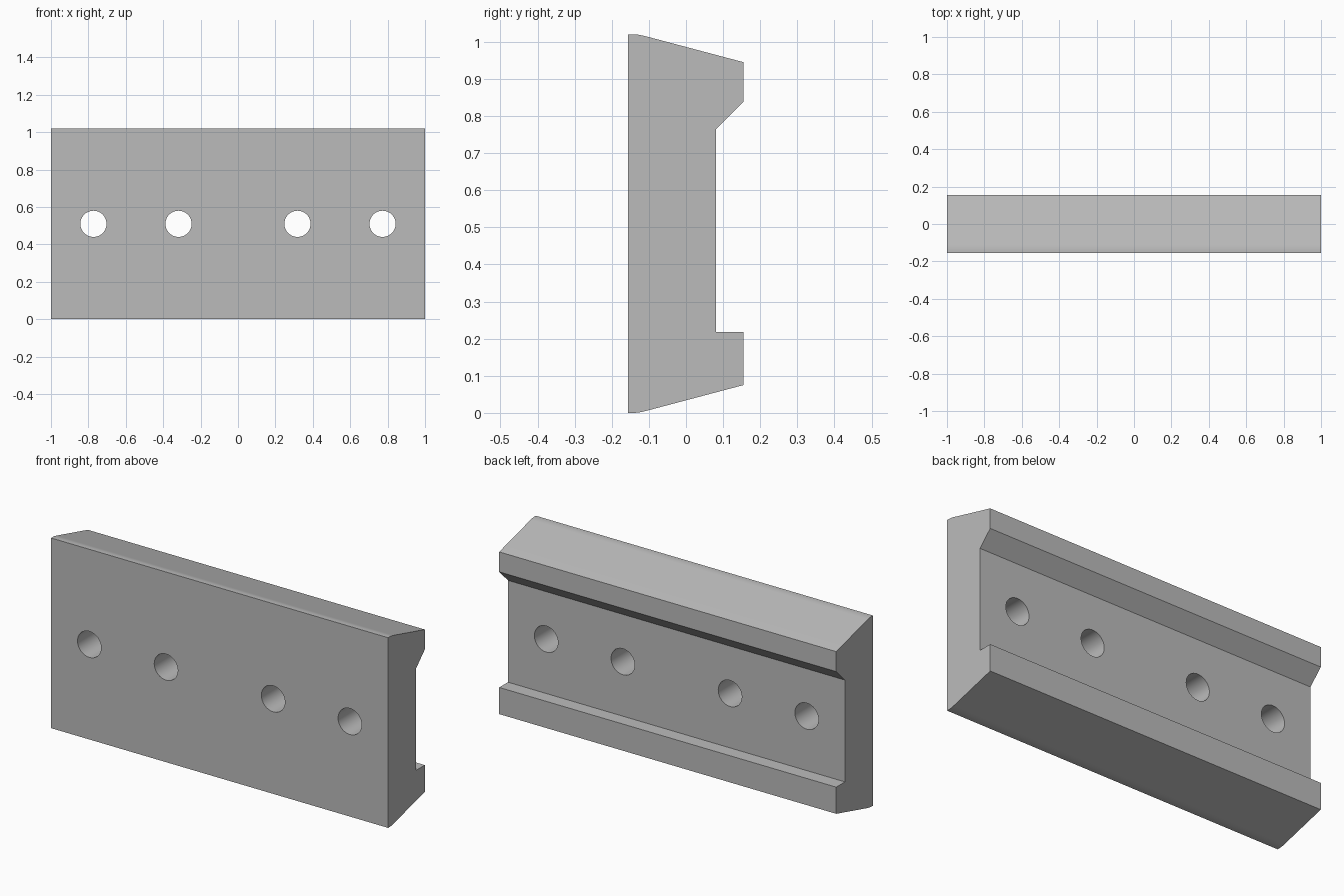
import bpy, bmesh, math

default = bpy.data.objects.get("Cube")
if default:
    bpy.data.objects.remove(default, do_unlink=True)

HEIGHT = 1.02
MID = HEIGHT / 2

grey = bpy.data.materials.new("plain grey")
grey.use_nodes = True
colour = (0.5, 0.5, 0.5, 1)
grey.diffuse_color = colour
grey.node_tree.nodes["Principled BSDF"].inputs["Base Color"].default_value = colour

# Cross-section (y, z): flat front, chamfered outer edges with a soft bend
bend = [(-0.14, 0), (-0.13, 0.0007), (-0.12, 0.0025), (-0.11, 0.0047)]
profile = [(-0.156, 0)] + bend
profile += [(0.155, 0.075), (0.155, 0.218), (0.081, 0.218),
            (0.081, 0.764), (0.155, 0.838), (0.155, HEIGHT - 0.075)]
profile += [(y, HEIGHT - z) for y, z in reversed(bend)] + [(-0.156, HEIGHT)]

# Clamp bar: profile extruded along x
bm = bmesh.new()
end = bm.faces.new([bm.verts.new((-1, y, z)) for y, z in profile])
side = bmesh.ops.extrude_face_region(bm, geom=[end])
moved = [v for v in side["geom"] if isinstance(v, bmesh.types.BMVert)]
bmesh.ops.translate(bm, verts=moved, vec=(2, 0, 0))
bmesh.ops.recalc_face_normals(bm, faces=bm.faces)
mesh = bpy.data.meshes.new("grooved_bar")
bm.to_mesh(mesh)
bm.free()
bar = bpy.data.objects.new("grooved_bar", mesh)
bpy.context.collection.objects.link(bar)
mesh.materials.append(grey)

# Four through holes
for i, x in enumerate((-0.773, -0.318, 0.318, 0.773)):
    bpy.ops.mesh.primitive_cylinder_add(
        vertices=48, radius=0.07, depth=1, location=(x, 0, MID),
        rotation=(math.pi / 2, 0, 0))
    cutter = bpy.context.object
    cutter.name = f"hole_cutter_{i + 1}"
    cutter.data.materials.append(grey)
    cutter.hide_render = True
    cut = bar.modifiers.new("hole", "BOOLEAN")
    cut.operation = "DIFFERENCE"
    cut.solver = "EXACT"
    cut.object = cutter
    bpy.ops.object.select_all(action="DESELECT")
    bar.select_set(True)
    bpy.context.view_layer.objects.active = bar
    bpy.ops.object.modifier_apply(modifier=cut.name)
    bpy.data.objects.remove(cutter, do_unlink=True)

# Smooth holes and bends, crisp edges elsewhere
bpy.ops.object.shade_smooth_by_angle(angle=math.radians(25))
weighted = bar.modifiers.new("flat_faces", "WEIGHTED_NORMAL")
weighted.keep_sharp = True
